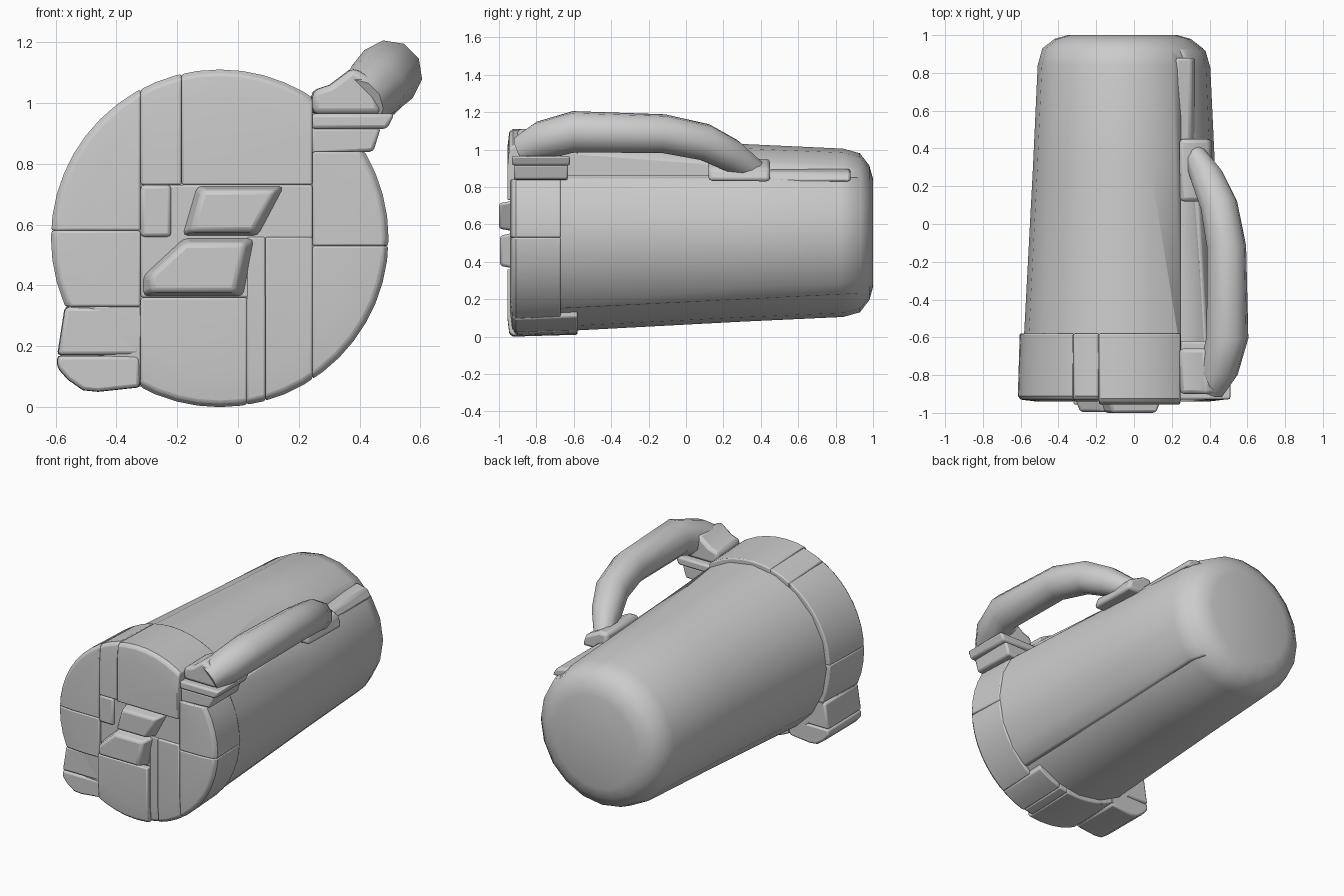
import bpy, bmesh, math
from mathutils import Vector

cube = bpy.data.objects.get("Cube")
if cube:
    bpy.data.objects.remove(cube)

grey = bpy.data.materials.new("plain_grey")
grey.use_nodes = True
grey.diffuse_color = (0.6, 0.6, 0.6, 1)
grey.node_tree.nodes["Principled BSDF"].inputs["Base Color"].default_value = (0.6, 0.6, 0.6, 1)

CX, CZ, R = -0.06, 0.555, 0.555


def finish(bm, name, bevel=0.0, angle=35):
    bmesh.ops.remove_doubles(bm, verts=bm.verts, dist=0.0005)
    bmesh.ops.recalc_face_normals(bm, faces=bm.faces)
    mesh = bpy.data.meshes.new(name)
    bm.to_mesh(mesh)
    bm.free()
    mesh.materials.append(grey)
    ob = bpy.data.objects.new(name, mesh)
    bpy.context.collection.objects.link(ob)
    bpy.ops.object.select_all(action="DESELECT")
    bpy.context.view_layer.objects.active = ob
    ob.select_set(True)
    bpy.ops.object.shade_smooth_by_angle(angle=math.radians(angle))
    if bevel:
        mod = ob.modifiers.new("soft_edges", "BEVEL")
        mod.width, mod.segments, mod.limit_method = bevel, 2, "ANGLE"
        mod.angle_limit = math.radians(40)
    return ob


def loft(rings):
    """Skin a list of equal point rings and cap both ends."""
    bm = bmesh.new()
    loops = [[bm.verts.new(p) for p in ring] for ring in rings]
    n = len(loops[0])
    for a, b in zip(loops, loops[1:]):
        for i in range(n):
            j = (i + 1) % n
            bm.faces.new((a[i], a[j], b[j], b[i]))
    bm.faces.new(loops[0])
    bm.faces.new(loops[-1])
    bmesh.ops.recalc_face_normals(bm, faces=bm.faces)
    return bm


def round_loft(sections, sides, cx=CX, cz=CZ):
    return loft([[(cx + r * math.cos(math.tau * i / sides), y,
                   cz + r * math.sin(math.tau * i / sides)) for i in range(sides)]
                 for y, r in sections])


def cut(bm, co, no):
    """Remove everything on the normal side of a plane and close the hole."""
    geom = bm.verts[:] + bm.edges[:] + bm.faces[:]
    res = bmesh.ops.bisect_plane(bm, geom=geom, dist=1e-5, plane_co=co, plane_no=no, clear_outer=True)
    edges = [e for e in res["geom_cut"] if isinstance(e, bmesh.types.BMEdge)]
    if edges:
        bmesh.ops.holes_fill(bm, edges=edges)


def clip(bm, x0, x1, z0, z1):
    for co, no in (((x0, 0, 0), (-1, 0, 0)), ((x1, 0, 0), (1, 0, 0)),
                   ((0, 0, z0), (0, 0, -1)), ((0, 0, z1), (0, 0, 1))):
        cut(bm, co, no)


def disc_part(name, x0, x1, z0, z1, back=-0.58, front=-0.94):
    bm = round_loft([(back, R - 0.01), (front + 0.03, R), (front + 0.01, R - 0.015),
                     (front, R - 0.1)], 48)
    clip(bm, x0, x1, z0, z1)
    return finish(bm, name, 0.007)


def prism(name, outline, y0, y1, bevel=0.012, taper=1.0):
    """Extrude an x-z outline in y, scaling the front end by taper."""
    cx = sum(p[0] for p in outline) / len(outline)
    cz = sum(p[1] for p in outline) / len(outline)
    front = [(cx + (x - cx) * taper, y0, cz + (z - cz) * taper) for x, z in outline]
    return finish(loft([front, [(x, y1, z) for x, z in outline]]), name, bevel)


# Tapered barrel with rounded rear, notched along the handle
BARREL = [(-0.7, 0.528), (0.3, 0.475), (0.84, 0.45), (0.93, 0.425), (0.98, 0.36), (1.0, 0.29)]
barrel = finish(round_loft(BARREL, 20), "barrel", 0, 50)
bm = bmesh.new()
bmesh.ops.create_cube(bm, size=1)
for v in bm.verts:
    v.co = (0.55 + v.co.x * 0.6, 0.2 + v.co.y * 2, 1.11 + v.co.z * 0.5)
cutter = finish(bm, "notch_cutter")
cutter.hide_render = True
cutter.hide_set(True)
notch = barrel.modifiers.new("notch", "BOOLEAN")
notch.operation, notch.object, notch.solver = "DIFFERENCE", cutter, "EXACT"

# Raised panel along the left side
bm = round_loft([(y * 0.985, r + 0.014) for y, r in BARREL], 20)
clip(bm, 0.2, 1, 0.0, 0.85)
cut(bm, (0, -0.67, 0.15), (0, 0.05, -1))
finish(bm, "side_panel", 0.02, 50)

# Front ring, split into blocks by seams
disc_part("ring_upper_right", -1, -0.32, 0.58, 2)
disc_part("ring_middle_right", -1, -0.32, 0.33, 0.58)
disc_part("ring_lower_right", -1, -0.32, -1, 0.33, front=-0.92)
disc_part("top_strip", -0.32, -0.185, 0.73, 2)
disc_part("top_block", -0.185, 0.245, 0.73, 2, front=-0.955)
disc_part("centre_back", -0.32, 0.245, 0.36, 0.73, front=-0.925)
disc_part("bottom_block", -0.32, 0.03, -1, 0.36, front=-0.955)
disc_part("bottom_strip", 0.03, 0.09, -1, 0.56, front=-0.93)
disc_part("bottom_left_block", 0.09, 0.245, -1, 0.56)
disc_part("ring_upper_left", 0.245, 1, 0.53, 0.84, -0.67)
disc_part("ring_lower_left", 0.245, 1, -1, 0.53, -0.67)

# Slanted centre plates
prism("upper_plate", [(-0.19, 0.56), (0.07, 0.56), (0.16, 0.73), (-0.14, 0.73)], -1.0, -0.9, 0.015, 0.8)
prism("lower_plate", [(-0.32, 0.36), (0.025, 0.36), (0.065, 0.56), (-0.18, 0.56), (-0.32, 0.43)],
      -0.995, -0.9, 0.015, 0.8)
prism("corner_plate", [(-0.32, 0.56), (-0.22, 0.56), (-0.22, 0.73), (-0.32, 0.73)], -0.94, -0.9)

# Foot on the lower right
prism("foot_upper", [(-0.32, 0.17), (-0.595, 0.17), (-0.57, 0.33), (-0.32, 0.33)], -0.92, -0.58, 0.012, 0.98)
prism("foot_lower", [(-0.32, 0.065), (-0.46, 0.05), (-0.51, 0.055), (-0.56, 0.09),
                     (-0.595, 0.13), (-0.595, 0.17), (-0.32, 0.17)], -0.92, -0.58, 0.012, 0.98)

# Front handle post
prism("post_base", [(0.24, 0.83), (0.445, 0.84), (0.47, 0.92), (0.24, 0.92)], -0.92, -0.63)
prism("post_collar", [(0.24, 0.915), (0.49, 0.915), (0.515, 0.965), (0.24, 0.965)], -0.93, -0.62)
prism("post_top", [(0.24, 0.96), (0.48, 0.96), (0.45, 1.08), (0.38, 1.12), (0.3, 1.06), (0.24, 1.04)],
      -0.9, -0.66, 0.02, 0.95)

# Handle swept along an arched path, with a squarish section
path = [(0.40, -0.87, 1.0), (0.45, -0.77, 1.05), (0.495, -0.6, 1.095), (0.49, -0.12, 1.085),
        (0.45, 0.1, 1.04), (0.39, 0.24, 0.97), (0.32, 0.37, 0.89)]
sizes = [0.085, 0.105, 0.112, 0.105, 0.1, 0.09, 0.06]
pts = [Vector(p) for p in path]
outward = Vector((0.7, 0, 0.7))
rings = []
for k, (p, s) in enumerate(zip(pts, sizes)):
    tangent = (pts[min(k + 1, len(pts) - 1)] - pts[max(k - 1, 0)]).normalized()
    side = tangent.cross(outward).normalized()
    up = side.cross(tangent)
    rings.append([p + (side * math.cos(a) + up * math.sin(a)) * s
                  for a in (math.tau * i / 10 for i in range(10))])
finish(loft(rings), "handle", 0, 50)

# Rear handle mount and the rail behind it
prism("rear_mount", [(0.24, 0.83), (0.42, 0.83), (0.4, 0.9), (0.3, 0.95), (0.24, 0.95)], 0.12, 0.45, 0.02, 0.95)
prism("rear_rail", [(0.22, 0.83), (0.33, 0.83), (0.3, 0.88), (0.22, 0.9)], 0.44, 0.88, 0.015)
